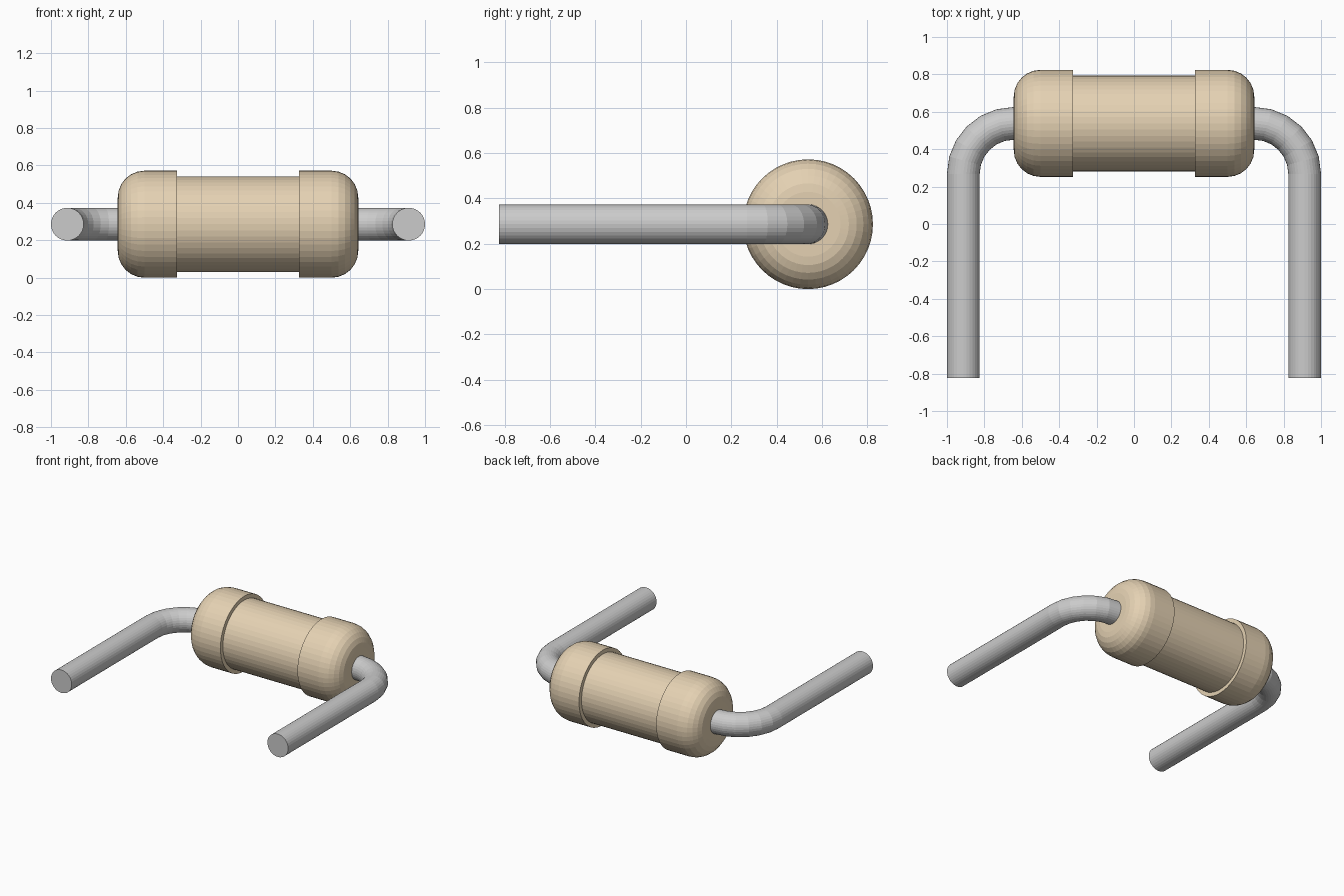
import bpy, bmesh
from math import sin, cos, pi, radians

if "Cube" in bpy.data.objects:
    bpy.data.objects.remove(bpy.data.objects["Cube"])

AXIS_Y, AXIS_Z = 0.538, 0.286   # centre line of the body


def loft(name, rings, sides, color=None):
    """Skin circular rings (x, y, heading, radius) lying along a path at height AXIS_Z."""
    bm = bmesh.new()
    loops = []
    for x, y, a, r in rings:
        loops.append([bm.verts.new((x - sin(a) * r * cos(t), y + cos(a) * r * cos(t), AXIS_Z + r * sin(t)))
                      for t in (2 * pi * i / sides for i in range(sides))])
    for p, q in zip(loops, loops[1:]):
        for i in range(sides):
            j = (i + 1) % sides
            bm.faces.new((p[i], p[j], q[j], q[i]))
    bm.faces.new(loops[0])
    bm.faces.new(loops[-1])
    bmesh.ops.recalc_face_normals(bm, faces=bm.faces)
    mesh = bpy.data.meshes.new(name)
    bm.to_mesh(mesh)
    bm.free()
    ob = bpy.data.objects.new(name, mesh)
    bpy.context.collection.objects.link(ob)
    if color:
        mat = bpy.data.materials.new(name + "_paint")
        mat.diffuse_color = color
        mat.use_nodes = True
        mat.node_tree.nodes["Principled BSDF"].inputs["Base Color"].default_value = mat.diffuse_color
        mesh.materials.append(mat)
    return ob


# Body: narrow core with two wider, rounded end caps
CAP_R, CORE_R, END_X, STEP_X, FILLET = 0.286, 0.256, 0.643, 0.325, 0.143
half = [(STEP_X, CORE_R), (STEP_X, CAP_R)]
for k in range(7):
    a = radians(15 * k)
    half.append((END_X - FILLET + FILLET * sin(a), CAP_R - FILLET + FILLET * cos(a)))
profile = [(-x, r) for x, r in reversed(half)] + half
loft("resistor_body", [(x, AXIS_Y, 0, r) for x, r in profile], 48, (0.78, 0.64, 0.45, 1))

# Leads: out of each end, through a quarter bend, then straight forward
LEAD_R, BEND, LEAD_X, TIP_Y = 0.0875, 0.27, 0.9125, -0.824
for side, name in ((1, "right_lead"), (-1, "left_lead")):
    path = [(END_X - 0.05, AXIS_Y, 0)]
    for k in range(7):
        a = radians(15 * k)
        path.append((LEAD_X - BEND + BEND * sin(a), AXIS_Y - BEND + BEND * cos(a), -a))
    path.append((LEAD_X, TIP_Y, -pi / 2))
    loft(name, [(side * x, y, side * a, LEAD_R) for x, y, a in path], 32)
